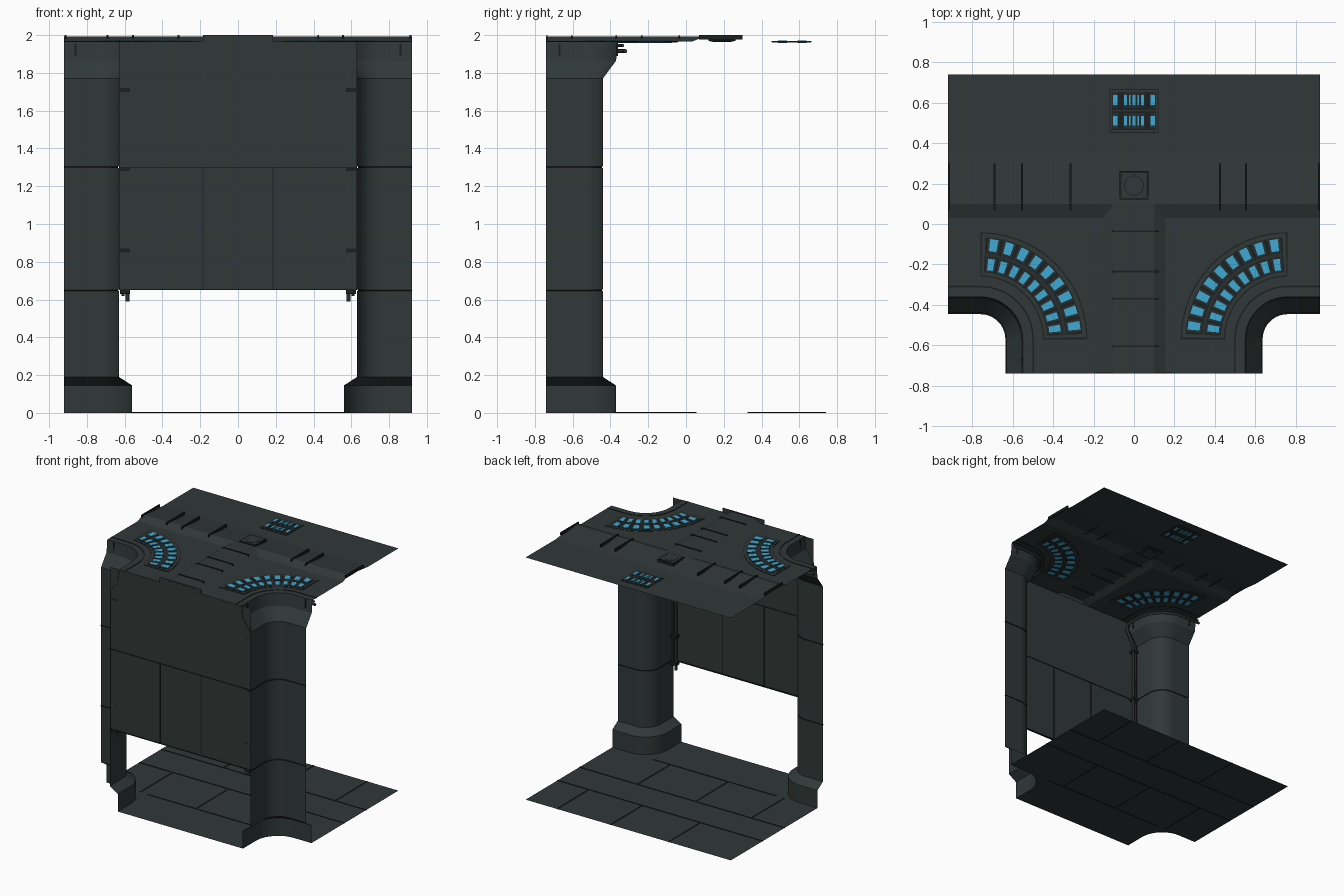
import bpy, bmesh, math
from mathutils import Vector

if "Cube" in bpy.data.objects:
    bpy.data.objects.remove(bpy.data.objects["Cube"])


def material(name, rgb):
    m = bpy.data.materials.new(name)
    m.diffuse_color = (*rgb, 1)
    m.use_nodes = True
    m.node_tree.nodes["Principled BSDF"].inputs["Base Color"].default_value = m.diffuse_color
    return m


PANEL = material("panel grey green", (0.030, 0.040, 0.039))
SEAM = material("dark seam", (0.011, 0.014, 0.014))
TRIM = material("vent trim", (0.022, 0.029, 0.028))
LIGHT = material("blue light", (0.05, 0.40, 0.66))
MATS = [PANEL, SEAM, TRIM, LIGHT]
MAIN, DARK, VENT, BLUE = range(4)
CEIL, RISE = 1.965, 0.028


class Part:
    """Collects sheets and prisms, then becomes one object."""

    def __init__(self, name):
        self.name, self.bm = name, bmesh.new()

    def sheet(self, pts, mat=MAIN, up=None):
        f = self.bm.faces.new([self.bm.verts.new(p) for p in pts])
        f.material_index = mat
        f.normal_update()
        if up is not None and f.normal.z * up < 0:
            f.normal_flip()

    def prism(self, pts, z0, z1, mat=MAIN):
        n = len(pts)
        lo = [self.bm.verts.new((x, y, z0)) for x, y in pts]
        hi = [self.bm.verts.new((x, y, z1)) for x, y in pts]
        fs = [self.bm.faces.new(lo[::-1]), self.bm.faces.new(hi)]
        fs += [self.bm.faces.new((lo[i], lo[(i + 1) % n], hi[(i + 1) % n], hi[i])) for i in range(n)]
        for f in fs:
            f.material_index = mat
        bmesh.ops.recalc_face_normals(self.bm, faces=fs)

    def box(self, x0, x1, y0, y1, z0, z1, mat=MAIN):
        self.prism([(x0, y0), (x1, y0), (x1, y1), (x0, y1)], z0, z1, mat)

    def sector(self, s, r0, r1, a0, a1, z0, z1, mat, n=1):
        """Ring piece around the pillar corner; angles in degrees."""
        ang = [math.radians(a0 + (a1 - a0) * i / n) for i in range(n + 1)]
        self.prism([around(s, r0, a) for a in ang] + [around(s, r1, a) for a in ang[::-1]], z0, z1, mat)

    def finish(self, smooth=False):
        me = bpy.data.meshes.new(self.name)
        self.bm.to_mesh(me)
        self.bm.free()
        for m in MATS:
            me.materials.append(m)
        ob = bpy.data.objects.new(self.name, me)
        bpy.context.collection.objects.link(ob)
        if smooth:
            bpy.ops.object.select_all(action='DESELECT')
            ob.select_set(True)
            bpy.context.view_layer.objects.active = ob
            bpy.ops.object.shade_smooth_by_angle(angle=math.radians(30))
        return ob


def around(s, r, a):
    return (s * (0.76 - r * math.cos(a)), -0.57 + r * math.sin(a))


def pillar_path(s, d, n=10):
    """Rounded corner outline of a pillar, pushed out by d."""
    arc = [around(s, 0.13 + d, math.pi / 2 * (1 - i / n)) for i in range(n + 1)]
    return [(s * 0.92, -0.44 + d)] + arc + [(s * (0.63 - d), -0.74)]


def tube(name, pts, r):
    cu = bpy.data.curves.new(name + "_path", 'CURVE')
    cu.dimensions = '3D'
    cu.bevel_depth, cu.bevel_resolution, cu.use_fill_caps = r, 2, True
    sp = cu.splines.new('POLY')
    sp.points.add(len(pts) - 1)
    for p, q in zip(sp.points, pts):
        p.co = (*q, 1)
    tmp = bpy.data.objects.new("tmp", cu)
    bpy.context.collection.objects.link(tmp)
    me = bpy.data.meshes.new_from_object(tmp.evaluated_get(bpy.context.evaluated_depsgraph_get()))
    bpy.data.objects.remove(tmp)
    me.materials.clear()
    me.materials.append(TRIM)
    bpy.context.collection.objects.link(bpy.data.objects.new(name, me))


# Pillars: flared base, seam grooves, flared capital
rows = [(0.07, 0), (0.07, 0.145), (0, 0.19)]
for z in (0.65, 1.30):
    rows += [(0, z - 0.004), (-0.006, z - 0.003), (-0.006, z + 0.003), (0, z + 0.004)]
rows += [(0, 1.77), (0.07, 1.865), (0.08, CEIL)]
for s, side in ((-1, "left"), (1, "right")):
    p = Part(side + "_pillar")
    grid = [[p.bm.verts.new((x, y, z)) for x, y in pillar_path(s, d)] for d, z in rows]
    for j in range(len(rows) - 1):
        for i in range(len(grid[0]) - 1):
            q = [grid[j][i], grid[j][i + 1], grid[j + 1][i + 1], grid[j + 1][i]]
            f = p.bm.faces.new(q if s > 0 else q[::-1])
            f.material_index = DARK if rows[j + 1][1] - rows[j][1] < 0.008 else MAIN
            f.normal_update()
            if f.normal.y - s * f.normal.x < 0:
                f.normal_flip()
    # capital seams
    for cx, cy, wx, wy in ((0.86, -0.364, 0.005, 0.004), (0.554, -0.67, 0.004, 0.005)):
        p.box(s * cx - wx, s * cx + wx, cy - wy, cy + wy, 1.89, 1.955, DARK)
    p.finish(True)

    # Pipes dropping down the wall and running round the capital
    for k, (off, dx, r, zb) in enumerate(((0.105, 0.02, 0.008, 0.62), (0.118, 0.045, 0.011, 0.59))):
        x0, z = s * (0.63 - dx), 1.945 - 0.03 * k
        run = [(x, y, z) for x, y in pillar_path(s, off)[::-1]][1:]
        tube(f"{side}_pipe_{k + 1}",
             [(x0, -0.705, zb), (x0, -0.705, 1.76), (s * (0.63 - off), -0.70, 1.88), (s * (0.63 - off), -0.68, z)] + run, r)
    p = Part(side + "_pipe_collars")
    for z in (0.63, 0.85, 1.28, 1.70):
        p.box(s * 0.598 - 0.026, s * 0.598 + 0.026, -0.735, -0.69, z, z + 0.02, DARK)
    p.finish()

# Wall panels and seams
p = Part("front_wall")
W = 0.004
cols = [(-0.63, -0.185), (-0.185, 0.185), (0.185, 0.63)]
for x0, x1, z0, z1 in [(a, b, 0.65, 1.30) for a, b in cols] + [(-0.63, 0.63, 1.30, CEIL)]:
    p.sheet([(x1, -0.735, z0), (x0, -0.735, z0), (x0, -0.735, z1), (x1, -0.735, z1)])
p.box(-0.63, 0.63, -0.739, -0.731, 1.297, 1.303, DARK)
p.box(-0.63, 0.63, -0.739, -0.725, 0.65, 0.656, DARK)
for x in (-0.185, 0.185):
    p.box(x - 0.003, x + 0.003, -0.739, -0.731, 0.65, 1.30, DARK)
p.box(-0.185, 0.185, -0.739, -0.733, CEIL, 2.0)
p.finish()

# Floor with corner notches and tile seams
p = Part("floor")
edge = pillar_path(1, 0.07)[::-1]
p.sheet([(x, y, 0.002) for x, y in edge] + [(0.92, 0.74, 0.002), (-0.92, 0.74, 0.002)]
        + [(-x, y, 0.002) for x, y in edge[::-1]], up=1)
for y, a, b in ((-0.37, -0.55, 0.55), (0.05, -0.92, 0.92), (0.33, -0.92, 0.92)):
    p.box(a, b, y - 0.005, y + 0.005, 0, 0.005, DARK)
for x, y0, y1 in ((-0.62, -0.37, 0.05), (-0.12, -0.37, 0.05), (0.40, -0.37, 0.05),
                  (-0.36, 0.33, 0.74), (0.16, 0.33, 0.74), (0.64, 0.33, 0.74)):
    p.box(x - 0.005, x + 0.005, y0, y1, 0, 0.005, DARK)
p.finish()

# Ceiling: flat sheets with a raised T-shaped channel
p = Part("ceiling")
lo, hi = CEIL, CEIL + RISE
hole = [(x, y, lo) for x, y in pillar_path(1, 0.08)[::-1]]
half = [
    [(0.155, -0.74, lo)] + hole + [(0.92, 0.03, lo), (0.155, 0.03, lo)],
    [(0.10, -0.74, hi), (0.155, -0.74, lo), (0.155, 0.03, lo), (0.10, 0.10, hi)],
    [(0, -0.74, hi), (0.10, -0.74, hi), (0.10, 0.10, hi), (0, 0.10, hi)],
    [(0.155, 0.03, lo), (0.92, 0.03, lo), (0.92, 0.10, hi), (0.10, 0.10, hi)],
    [(0, 0.10, hi), (0.10, 0.10, hi), (0.92, 0.10, hi), (0.92, 0.35, lo), (0, 0.35, lo)],
    [(0, 0.35, lo), (0.92, 0.35, lo), (0.92, 0.74, lo), (0, 0.74, lo)],
]
for s in (-1, 1):
    for poly in half:
        p.sheet([(s * x, y, z) for x, y, z in poly], up=-1)
    # groove line round the capital
    ring = pillar_path(s, 0.127), pillar_path(s, 0.135)
    p.prism(ring[0] + ring[1][::-1], CEIL - 0.003, CEIL + 0.003, DARK)
p.finish()

# Ceiling ribs across the channel
p = Part("ceiling_ribs")
for x in (-0.914, -0.69, -0.555, -0.315, 0.425, 0.555, 0.914):
    p.box(x - 0.005, x + 0.005, 0.07, 0.30, 1.978, 2.0, DARK)
for y in (-0.035, -0.235, -0.37, -0.605):
    p.box(-0.11, 0.12, y - 0.004, y + 0.004, 1.982, 1.998, DARK)
p.finish()

# Round fitting in a square frame
p = Part("ceiling_fitting")
p.box(-0.072, 0.072, 0.118, 0.262, 1.968, 1.996, DARK)
p.box(-0.062, 0.062, 0.128, 0.252, 1.966, 1.998, MAIN)
for r, z0, z1, m in ((0.05, 1.964, 1.999, DARK), (0.046, 1.963, 2.0, MAIN)):
    p.prism([(r * math.cos(i * math.pi / 12), 0.19 + r * math.sin(i * math.pi / 12)) for i in range(24)], z0, z1, m)
p.finish()

# Curved light vents round each pillar
T = lambda h: (CEIL - h, CEIL + h)
for s, side in ((-1, "left"), (1, "right")):
    p = Part(side + "_curved_vent")
    p.sector(s, 0.31, 0.53, 0, 90, *T(0.002), DARK, 12)
    p.sector(s, 0.316, 0.524, 1, 89, *T(0.003), MAIN, 12)
    p.sector(s, 0.332, 0.505, 3, 87, *T(0.004), DARK, 12)
    p.sector(s, 0.410, 0.426, 3, 87, *T(0.005), VENT, 12)
    for i in range(9):
        a = 8 + 74 * i / 8
        p.sector(s, 0.430, 0.502, a - 3.6, a + 3.6, *T(0.005), VENT)
        p.sector(s, 0.438, 0.498, a - 2.4, a + 2.4, *T(0.007), BLUE)
        p.sector(s, 0.336, 0.406, a - 3.8, a + 3.8, *T(0.005), VENT)
        p.sector(s, 0.343, 0.400, a - 2.4, a + 2.4, *T(0.007), BLUE)
    p.finish()

# Straight rear vent
p = Part("rear_vent")
p.box(-0.122, 0.122, 0.450, 0.668, *T(0.002), DARK)
p.box(-0.116, 0.116, 0.456, 0.662, *T(0.003), MAIN)
p.box(-0.108, 0.108, 0.466, 0.652, *T(0.004), DARK)
p.box(-0.108, 0.108, 0.556, 0.566, *T(0.005), VENT)
for y in (0.51, 0.613):
    for x, w in ((-0.092, 0.022), (-0.042, 0.014), (-0.02, 0.007), (0, 0.016), (0.02, 0.007), (0.042, 0.014), (0.092, 0.022)):
        p.box(x - w / 2 - 0.003, x + w / 2 + 0.003, y - 0.038, y + 0.038, *T(0.005), VENT)
        p.box(x - w / 2, x + w / 2, y - 0.024, y + 0.024, *T(0.007), BLUE)
p.finish()
